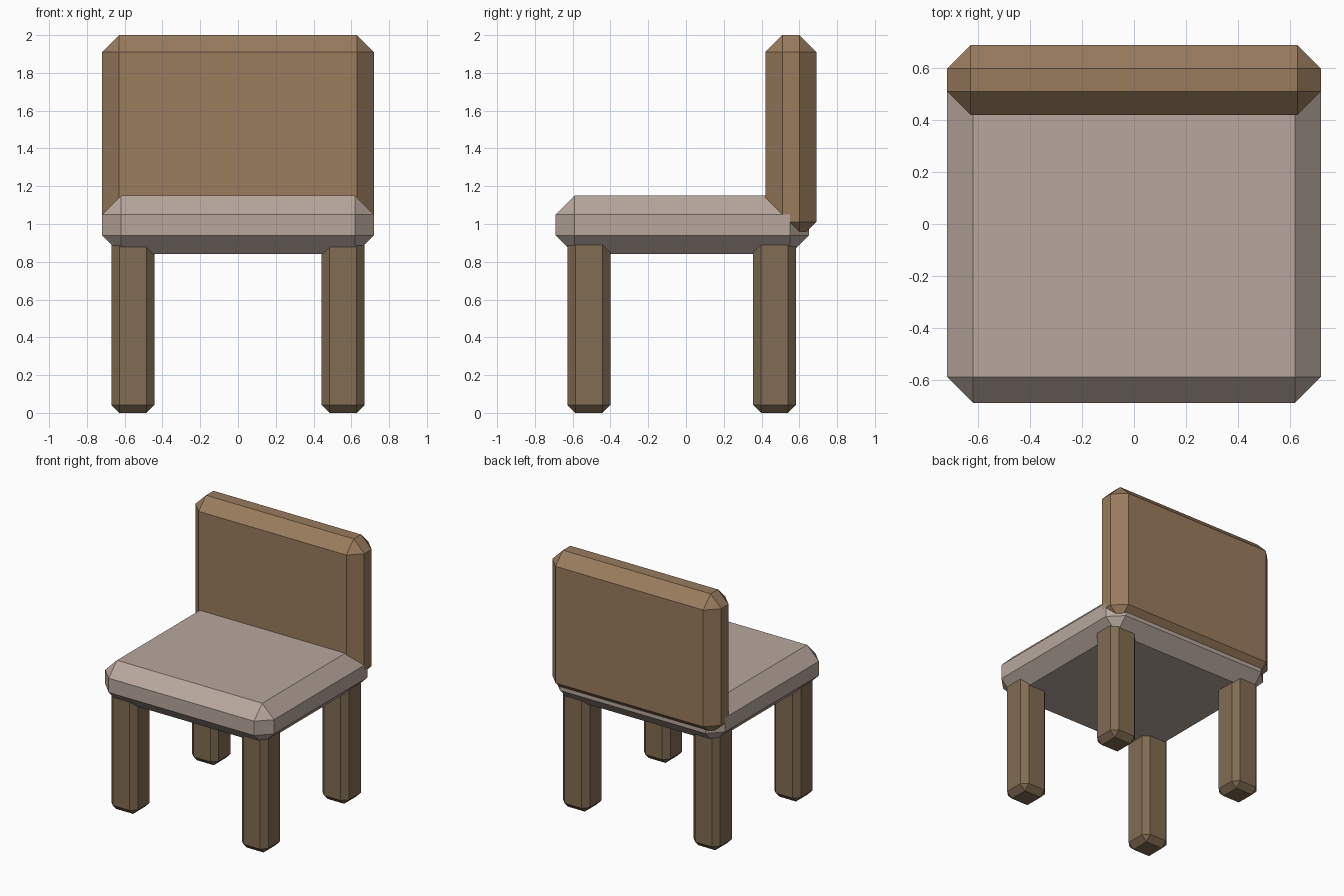
import bpy
import bmesh
from mathutils import Vector

if "Cube" in bpy.data.objects:
    bpy.data.objects.remove(bpy.data.objects["Cube"])


def material(name, rgb):
    mat = bpy.data.materials.new(name)
    mat.diffuse_color = (*rgb, 1)
    mat.use_nodes = True
    mat.node_tree.nodes["Principled BSDF"].inputs["Base Color"].default_value = mat.diffuse_color
    return mat


def chamfered_box(name, low, high, chamfer, mat):
    """Box between two corners with a single flat chamfer on every edge."""
    low, high = Vector(low), Vector(high)
    bm = bmesh.new()
    bmesh.ops.create_cube(bm, size=1)
    bmesh.ops.scale(bm, vec=high - low, verts=bm.verts)
    bmesh.ops.bevel(bm, geom=bm.edges[:], offset=chamfer, segments=1,
                    profile=0.5, affect='EDGES')
    mesh = bpy.data.meshes.new(name)
    bm.to_mesh(mesh)
    bm.free()
    mesh.materials.append(mat)
    obj = bpy.data.objects.new(name, mesh)
    obj.location = (low + high) / 2
    bpy.context.collection.objects.link(obj)
    return obj


wood = material("wood", (0.32, 0.20, 0.11))
dark_wood = material("dark_wood", (0.22, 0.15, 0.085))
cushion = material("cushion", (0.48, 0.39, 0.34))

# Seat and backrest
chamfered_box("seat", (-0.72, -0.69, 0.84), (0.72, 0.65, 1.15), 0.10, cushion)
chamfered_box("backrest", (-0.72, 0.42, 0.92), (0.72, 0.69, 2.0), 0.09, wood)

# Four legs, tops sunk into the seat
for row, y in (("front", -0.628), ("back", 0.355)):
    for side, x in (("left", -0.67), ("right", 0.443)):
        chamfered_box(f"{row}_{side}_leg", (x, y, 0),
                      (x + 0.227, y + 0.227, 0.95), 0.042, dark_wood)
